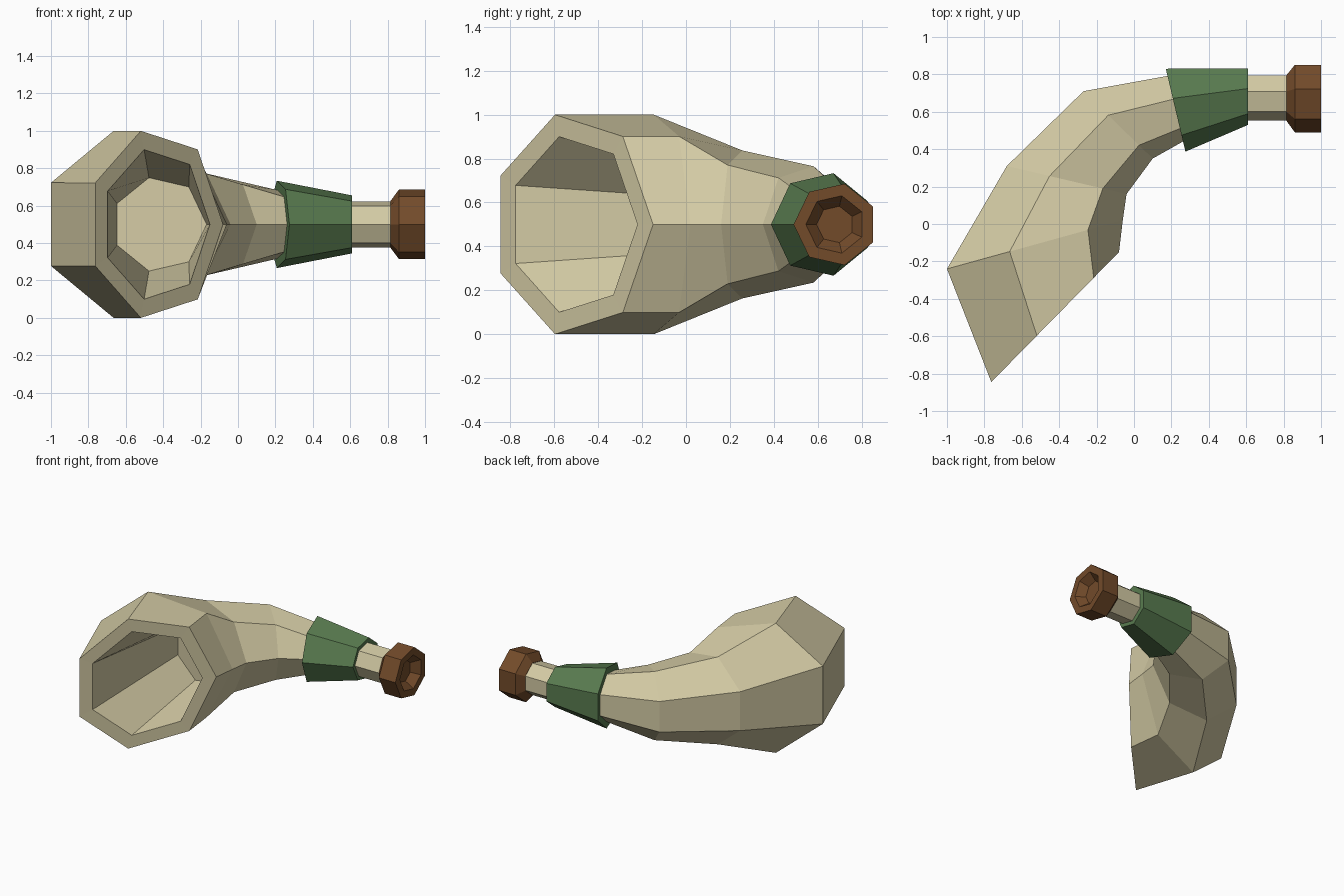
import bpy, bmesh, math
from mathutils import Vector

if "Cube" in bpy.data.objects:
    bpy.data.objects.remove(bpy.data.objects["Cube"])

SIDES = 7
MID_Z = 0.5
SPAN = 1 + math.cos(math.pi / SIDES)  # flat-to-corner width of a unit heptagon


def ring(outer, inner):
    """Upright heptagon: flat side at the outer point, corner at the inner point (x, y)."""
    o, i = Vector((*outer, MID_Z)), Vector((*inner, MID_Z))
    r = (i - o).length / SPAN
    u = (i - o).normalized()
    c = i - u * r
    angles = [2 * math.pi * k / SIDES for k in range(SIDES)]
    return [c + u * r * math.cos(a) + Vector((0, 0, r * math.sin(a))) for a in angles]


def straight(x, r, y=0.68):
    """Heptagon facing along x."""
    return ring((x, y + r * (SPAN - 1)), (x, y - r))


def toward(centre, direction, r):
    """Heptagon given by centre, inward direction and radius."""
    c, d = Vector(centre), Vector(direction).normalized()
    return ring(c - d * r * (SPAN - 1), c + d * r)


def loft(name, rings, color):
    bm = bmesh.new()
    loops = [[bm.verts.new(p) for p in pts] for pts in rings]
    for a, b in zip(loops, loops[1:]):
        for k in range(SIDES):
            n = (k + 1) % SIDES
            bm.faces.new((a[k], a[n], b[n], b[k]))
    bm.faces.new(loops[0])
    bm.faces.new(loops[-1])
    bmesh.ops.recalc_face_normals(bm, faces=bm.faces)
    mesh = bpy.data.meshes.new(name)
    bm.to_mesh(mesh)
    bm.free()
    mat = bpy.data.materials.new(name + "_color")
    mat.diffuse_color = (*color, 1)
    mat.use_nodes = True
    mat.node_tree.nodes["Principled BSDF"].inputs["Base Color"].default_value = mat.diffuse_color
    mesh.materials.append(mat)
    obj = bpy.data.objects.new(name, mesh)
    bpy.context.collection.objects.link(obj)
    return obj


# Curved horn: hollow bell first, then the outside down to the thin neck
loft("horn", [
    toward((-0.42, 0.15), (0.96, -0.17), 0.256),
    toward((-0.438, -0.513), (0.68, 0.69), 0.41),
    ring((-0.763, -0.845), (-0.08, -0.15)),
    ring((-1.0, -0.24), (-0.06, 0.02)),
    ring((-0.68, 0.31), (-0.04, 0.16)),
    ring((-0.27, 0.71), (0.10, 0.35)),
    ring((0.17, 0.79), (0.26, 0.44)),
    straight(0.61, 0.126),
    straight(0.83, 0.126),
], (0.65, 0.59, 0.37))

# Green tapered band around the narrow end
loft("band", [
    ring((0.17, 0.83), (0.275, 0.387)),
    ring((0.61, 0.832), (0.61, 0.53)),
], (0.10, 0.20, 0.08))

# Brown mouthpiece with a recessed opening
loft("mouthpiece", [
    straight(0.815, 0.128),
    straight(0.86, 0.19),
    straight(1.0, 0.19),
    straight(1.0, 0.134),
    straight(0.94, 0.085),
], (0.17, 0.07, 0.023))
